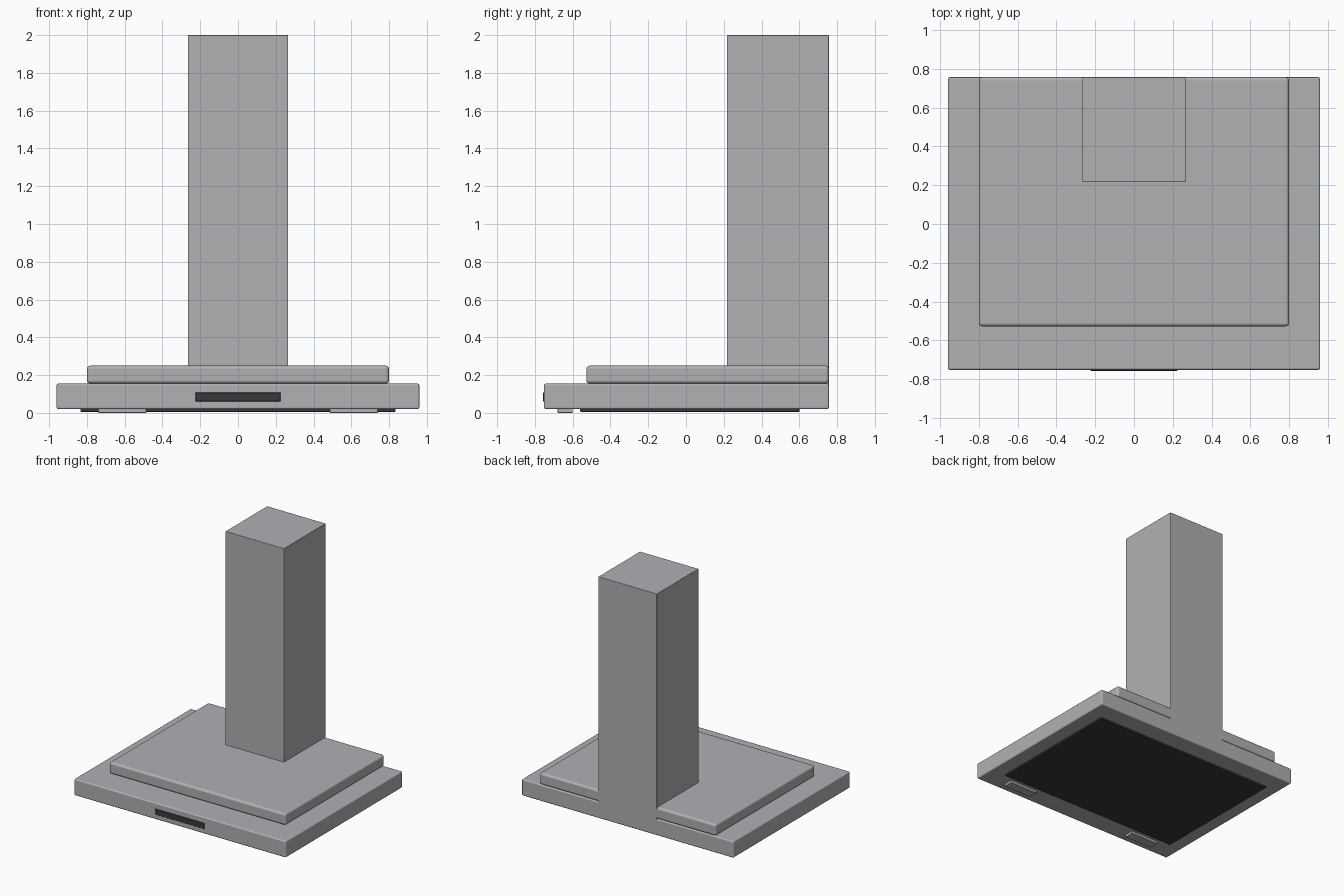
import bpy
import math

cube = bpy.data.objects.get("Cube")
if cube:
    bpy.data.objects.remove(cube, do_unlink=True)


def material(name, rgb, metallic=0.0, roughness=0.5):
    mat = bpy.data.materials.new(name)
    mat.use_nodes = True
    mat.diffuse_color = (*rgb, 1)
    shader = mat.node_tree.nodes["Principled BSDF"]
    shader.inputs["Base Color"].default_value = (*rgb, 1)
    shader.inputs["Metallic"].default_value = metallic
    shader.inputs["Roughness"].default_value = roughness
    return mat


steel = material("brushed_steel", (0.43, 0.44, 0.455))
black = material("dark_plastic", (0.04, 0.04, 0.044))


def box(name, x, y, z, mat, bevel, segments=3):
    """Rounded box from (low, high) ranges along each axis."""
    ranges = (x, y, z)
    bpy.ops.mesh.primitive_cube_add(size=1, location=[(a + b) / 2 for a, b in ranges])
    obj = bpy.context.object
    obj.name = name
    obj.scale = [b - a for a, b in ranges]
    bpy.ops.object.transform_apply(location=False, rotation=False, scale=True)
    obj.data.materials.append(mat)
    bpy.ops.object.shade_smooth_by_angle(angle=math.radians(40))
    mod = obj.modifiers.new("rounded_edges", "BEVEL")
    mod.width = bevel
    mod.segments = segments
    mod.harden_normals = True
    return obj


BACK = 0.757

# Stepped canopy and chimney, all flush at the back
box("canopy_base", (-0.96, 0.96), (-0.752, BACK), (0.02, 0.155), steel, 0.01)
box("canopy_step", (-0.8, 0.8), (-0.528, BACK), (0.155, 0.25), steel, 0.018)
box("chimney", (-0.266, 0.266), (0.216, BACK), (0.09, 2.0), steel, 0.005)

# Control strip on the front edge
box("control_panel", (-0.225, 0.225), (-0.757, -0.74), (0.06, 0.108), black, 0.004, 2)

# Underside: grease filter and a pair of lamps
box("grease_filter", (-0.835, 0.835), (-0.56, 0.6), (0.006, 0.03), black, 0.003, 2)
for side, name in ((1, "left_lamp"), (-1, "right_lamp")):
    xs = sorted((side * 0.485, side * 0.74))
    box(name, xs, (-0.68, -0.6), (0.0, 0.03), steel, 0.003, 2)
